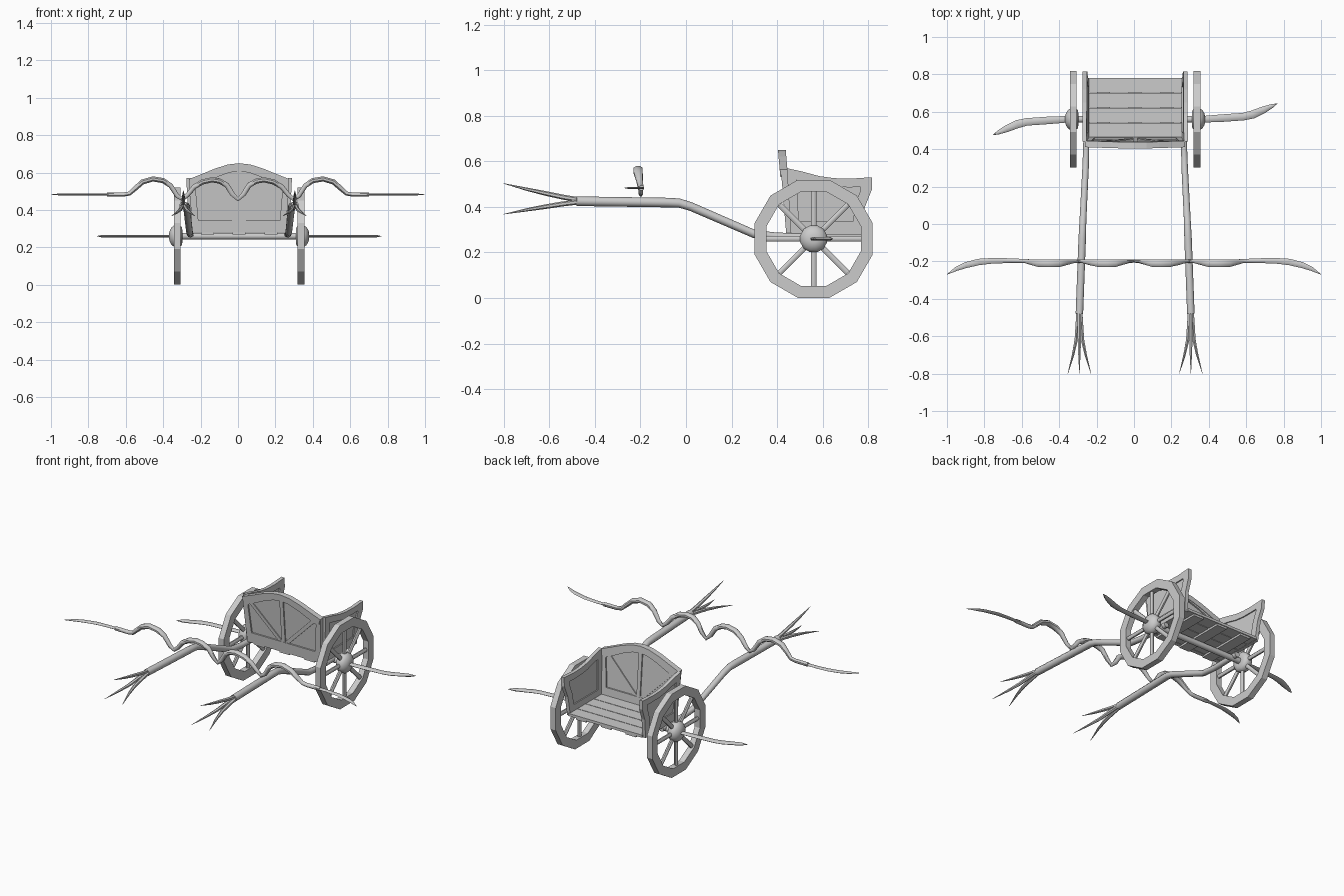
import bpy, bmesh, math
from mathutils import Vector

if "Cube" in bpy.data.objects:
    bpy.data.objects.remove(bpy.data.objects["Cube"])

CX = 0.006            # centre line of the cart
WY, WZ = 0.56, 0.26   # wheel axis

wood = bpy.data.materials.new("weathered_grey")
wood.diffuse_color = (0.6, 0.6, 0.6, 1)
wood.use_nodes = True
wood.node_tree.nodes["Principled BSDF"].inputs["Base Color"].default_value = wood.diffuse_color


def finish(name, bm, smooth=False):
    bmesh.ops.recalc_face_normals(bm, faces=bm.faces)
    me = bpy.data.meshes.new(name)
    bm.to_mesh(me)
    bm.free()
    me.materials.append(wood)
    if smooth:
        me.shade_smooth()
        me.set_sharp_from_angle(angle=math.radians(46))
    ob = bpy.data.objects.new(name, me)
    bpy.context.collection.objects.link(ob)
    return ob


def bridge(bm, rings, closed=False):
    n = len(rings[0])
    count = len(rings) if closed else len(rings) - 1
    for k in range(count):
        a, b = rings[k], rings[(k + 1) % len(rings)]
        for i in range(n):
            j = (i + 1) % n
            bm.faces.new((a[i], a[j], b[j], b[i]))


def sweep(name, path, side, n=8, smooth=True):
    """Tapered rod; path items are x, y, z, half size along side, half size across."""
    bm = bmesh.new()
    pts = [Vector(p[:3]) for p in path]
    side = Vector(side)
    rings = []
    for i, p in enumerate(pts):
        t = (pts[min(i + 1, len(pts) - 1)] - pts[max(i - 1, 0)]).normalized()
        b = t.cross(side).normalized()
        a = b.cross(t).normalized()
        ring = []
        for k in range(n):
            ang = math.tau * (k + 0.5) / n
            ring.append(bm.verts.new(p + a * math.cos(ang) * path[i][3] + b * math.sin(ang) * path[i][4]))
        rings.append(ring)
    bridge(bm, rings)
    bm.faces.new(rings[0])
    bm.faces.new(rings[-1])
    return finish(name, bm, smooth)


def inset(poly, w):
    """Offset a counter-clockwise outline inward with mitred corners."""
    out = []
    for i, p in enumerate(poly):
        p, q, r = Vector(p), Vector(poly[i - 1]), Vector(poly[(i + 1) % len(poly)])
        d1, d2 = (p - q).normalized(), (r - p).normalized()
        n1, n2 = Vector((-d1.y, d1.x)), Vector((-d2.y, d2.x))
        out.append(tuple(p + (n1 + n2) * (w / (1 + n1.dot(n2)))))
    return out


def slab(name, poly, place, t0, t1, hole=None):
    """Extrude an outline from t0 to t1, optionally leaving an opening."""
    bm = bmesh.new()
    loop = lambda pl, t: [bm.verts.new(place(u, v, t)) for u, v in pl]
    a, b = loop(poly, t0), loop(poly, t1)
    if hole:
        bridge(bm, [a, b, loop(hole, t1), loop(hole, t0)], closed=True)
    else:
        bridge(bm, [a, b])
        bm.faces.new(a)
        bm.faces.new(b)
    return finish(name, bm)


def box(name, x0, x1, y0, y1, z0, z1):
    return slab(name, [(x0, y0), (x1, y0), (x1, y1), (x0, y1)],
                lambda u, v, t: (u + CX, v, t), z0, z1)


def bar(p, q, w):
    """Outline of a straight strip from p to q."""
    p, q = Vector(p), Vector(q)
    d = (q - p).normalized() * w
    n = Vector((-d.y, d.x))
    return [tuple(p - n), tuple(q - n), tuple(q + n), tuple(p + n)]


def ngon(r, n=12):
    return [(r * math.cos(math.tau * (k + .5) / n), r * math.sin(math.tau * (k + .5) / n)) for k in range(n)]


for s, tag in ((-1, "left"), (1, "right")):
    # Wheel: twelve-sided rim, eight spokes and domed hub
    wheel = lambda u, v, t: (CX + s * t, WY + u, WZ + v)
    slab(tag + "_wheel_rim", ngon(0.268), wheel, 0.313, 0.349, ngon(0.214))
    for k in range(8):
        a = k * math.tau / 8
        c, d = math.cos(a), math.sin(a)
        sweep(f"{tag}_spoke_{k}", [(CX + s * .331, WY + c * r, WZ + d * r, .011, .013) for r in (.03, .212)], (1, 0, 0))
    hub = [(.303, .03), (.306, .05), (.32, .061), (.345, .061), (.36, .05), (.37, .033), (.374, .018)]
    sweep(tag + "_hub", [(CX + s * x, WY, WZ, r, r) for x, r in hub], (0, 0, 1), 12)

    # Curved axle blade, turned half a circle on the other side
    blade = [(.36, 0, .017), (.45, .005, .02), (.52, .01, .02), (.58, .014, .02),
             (.63, .026, .022), (.69, .052, .018), (.73, .07, .011), (.76, .084, .001)]
    sweep(tag + "_axle_blade", [(CX + s * x, WY + s * y, WZ, .008 if w > .005 else .001, w) for x, y, w in blade],
          (0, 0, 1), 6)

    # Side board: frame with sunken panel, leaning slightly outward
    place = lambda u, v, t: (CX + s * (.25 + (v - .28) * .05 + t), u, v)
    outline = [(.46, .28), (.77, .28), (.785, .40), (.815, .475), (.815, .53), (.72, .524),
               (.65, .526), (.585, .535), (.51, .555), (.442, .57)]
    opening = [(.495, .335), (.732, .335), (.742, .405), (.766, .475), (.765, .487), (.72, .486),
               (.65, .487), (.585, .495), (.53, .51), (.485, .518)]
    slab(tag + "_side_frame", outline, place, -.004, .018, opening)
    slab(tag + "_side_panel", inset(outline, .02), place, .003, .011)

    # Shaft: bent pole from beneath the floor to the front
    shaft = [(.258, .60, .268, .016), (.262, .40, .27, .017), (.265, .30, .281, .018), (.279, .02, .402, .019),
             (.281, -.03, .417, .02), (.283, -.08, .419, .021), (.298, -.48, .425, .021)]
    sweep(tag + "_shaft", [(CX + s * x, y, z, r, r) for x, y, z, r in shaft], (1, 0, 0), 10)

    # Three splayed prongs on the shaft tip
    for name, dx, dz in (("upper", 0, 1), ("inner", -1, -.75), ("outer", 1, -.75)):
        prong = [(-.46, .006, .004, .011), (-.54, .011, .017, .011), (-.62, .017, .034, .010),
                 (-.70, .034, .052, .007), (-.80, .062, .077, .001)]
        sweep(f"{tag}_{name}_prong", [(CX + s * .298 + dx * x, y, .426 + dz * z, r, r)
                                      for y, x, z, r in prong], (1, 0, 0), 6)

    # Horn blade on the yoke end
    horn = [(.68, -.196, .013), (.76, -.197, .015), (.83, -.203, .017), (.90, -.22, .016),
            (.95, -.24, .011), (1.0, -.27, .001)]
    sweep(tag + "_yoke_horn", [(s * x, y, .483, .006 if w > .005 else .001, w) for x, y, w in horn], (0, 0, 1), 6)

# Yoke: half described as x, z, centre y, half depth, half height, then mirrored
half = [(0, .457, -.198, .009, .012), (.03, .485, -.199, .011, .014), (.06, .533, -.203, .015, .015),
        (.10, .555, -.21, .021, .015), (.14, .561, -.21, .021, .015), (.19, .55, -.21, .021, .015),
        (.235, .523, -.205, .016, .014), (.27, .48, -.199, .011, .013), (.297, .458, -.198, .010, .012),
        (.325, .475, -.199, .011, .013), (.36, .53, -.204, .016, .014), (.40, .557, -.21, .021, .015),
        (.455, .566, -.21, .021, .015), (.51, .55, -.21, .021, .015), (.55, .515, -.204, .015, .014),
        (.58, .488, -.198, .012, .012), (.61, .483, -.197, .012, .012), (.70, .483, -.196, .013, .012)]
yoke = [(-x, y, z, a, b) for x, z, y, a, b in half[:0:-1]] + [(x, y, z, a, b) for x, z, y, a, b in half]
sweep("yoke", yoke, (0, 1, 0), 8)

# Front board: arched frame, sunken panel, post and V braces, leaning forward
front = lambda u, v, t: (CX + u, .452 - (v - .28) * .085 + t, v)
arch = [(.268, .565), (.20, .592), (.13, .621), (.06, .643), (0, .65)]
outline = [(-.25, .28), (.25, .28)] + arch + [(-x, z) for x, z in arch[-2::-1]]
inner = [(x * .87, z - .043) for x, z in arch]
opening = [(-.218, .345), (.218, .345)] + inner + [(-x, z) for x, z in inner[-2::-1]]
slab("front_frame", outline, front, -.012, .014, opening)
slab("front_panel", inset(outline, .02), front, -.003, .005)
cap = arch + [(-x, z) for x, z in arch[-2::-1]]
slab("front_top_rail", cap + [(x * .96, z - .034) for x, z in cap[::-1]], front, -.017, .017)
slab("front_post", bar((0, .31), (0, .63), .012), front, -.011, .013)
for s, tag in ((-1, "left"), (1, "right")):
    slab(tag + "_front_brace", bar((s * .012, .335), (s * .222, .545), .011), front, -.009, .011)

# Floor planks, bearers below and axle
for k in range(4):
    y = .462 + k * .0805
    box(f"floor_plank_{k}", -.252, .252, y, y + .077, .282, .298)
for k, x in enumerate((-.17, 0, .17)):
    box(f"floor_bearer_{k}", x - .035, x + .035, .445, .775, .270, .284)
sweep("axle", [(CX - .32, WY, WZ, .018, .018), (CX + .32, WY, WZ, .018, .018)], (0, 0, 1), 10)
